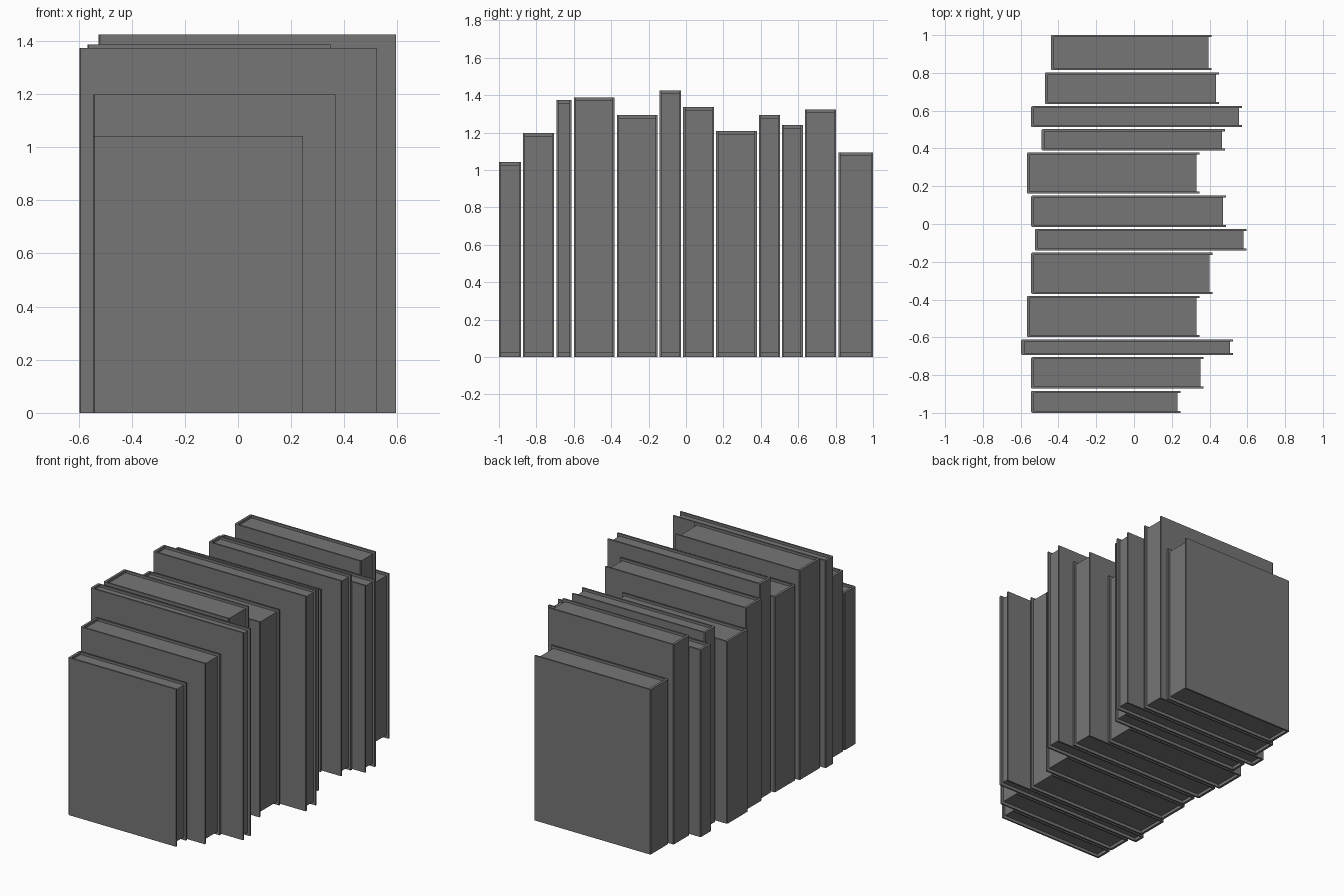
import bpy
import bmesh

cube = bpy.data.objects.get("Cube")
if cube:
    bpy.data.objects.remove(cube, do_unlink=True)

grey = bpy.data.materials.new("plain grey")
grey.use_nodes = True
grey.diffuse_color = (0.18, 0.18, 0.18, 1)
grey.node_tree.nodes["Principled BSDF"].inputs["Base Color"].default_value = (0.18, 0.18, 0.18, 1)

BOARD = 0.011    # cover board thickness
SPINE = 0.016    # spine thickness
LIP = 0.016      # how far the cover overhangs the pages
BULGE = 0.005    # chamfer along the spine edges
GAP = 0.0115     # space between books


def extrude_outline(name, outline, bottom, top):
    """Stand a closed plan outline up into a solid."""
    bm = bmesh.new()
    face = bm.faces.new([bm.verts.new((x, y, bottom)) for x, y in outline])
    raised = bmesh.ops.extrude_face_region(bm, geom=[face])["geom"]
    verts = [v for v in raised if isinstance(v, bmesh.types.BMVert)]
    bmesh.ops.translate(bm, vec=(0, 0, top - bottom), verts=verts)
    bmesh.ops.recalc_face_normals(bm, faces=bm.faces)
    mesh = bpy.data.meshes.new(name)
    bm.to_mesh(mesh)
    bm.free()
    mesh.materials.append(grey)
    obj = bpy.data.objects.new(name, mesh)
    bpy.context.collection.objects.link(obj)


def book(number, x0, x1, y0, y1, height):
    # folded cover: two boards joined by a spine with chamfered edges
    inner0, inner1 = y0 + BOARD, y1 - BOARD
    cover = [(x1, y0), (x1, inner0), (x0 + SPINE, inner0), (x0 + SPINE, inner1),
             (x1, inner1), (x1, y1), (x0 + BULGE, y1), (x0, y1 - BULGE),
             (x0, y0 + BULGE), (x0 + BULGE, y0)]
    extrude_outline(f"book_cover_{number}", cover, 0, height)
    # page block, set back from the cover on three edges
    px0, px1 = x0 + SPINE, x1 - LIP
    pages = [(px0, inner0), (px1, inner0), (px1, inner1), (px0, inner1)]
    extrude_outline(f"book_pages_{number}", pages, LIP + 0.004, height - LIP)


# spine x, fore edge x, thickness, height: from the front of the row to the back
books = [
    (-0.545, 0.245, 0.117, 1.043),
    (-0.545, 0.367, 0.167, 1.198),
    (-0.597, 0.523, 0.082, 1.374),
    (-0.567, 0.348, 0.218, 1.387),
    (-0.545, 0.415, 0.218, 1.294),
    (-0.525, 0.595, 0.114, 1.424),
    (-0.545, 0.488, 0.165, 1.337),
    (-0.567, 0.348, 0.217, 1.208),
    (-0.490, 0.483, 0.112, 1.294),
    (-0.545, 0.573, 0.111, 1.240),
    (-0.472, 0.451, 0.167, 1.324),
    (-0.440, 0.411, 0.186, 1.093),
]
y = -1.0
for i, (x0, x1, thick, height) in enumerate(books, 1):
    book(i, x0, x1, y, y + thick, height)
    y += thick + GAP
